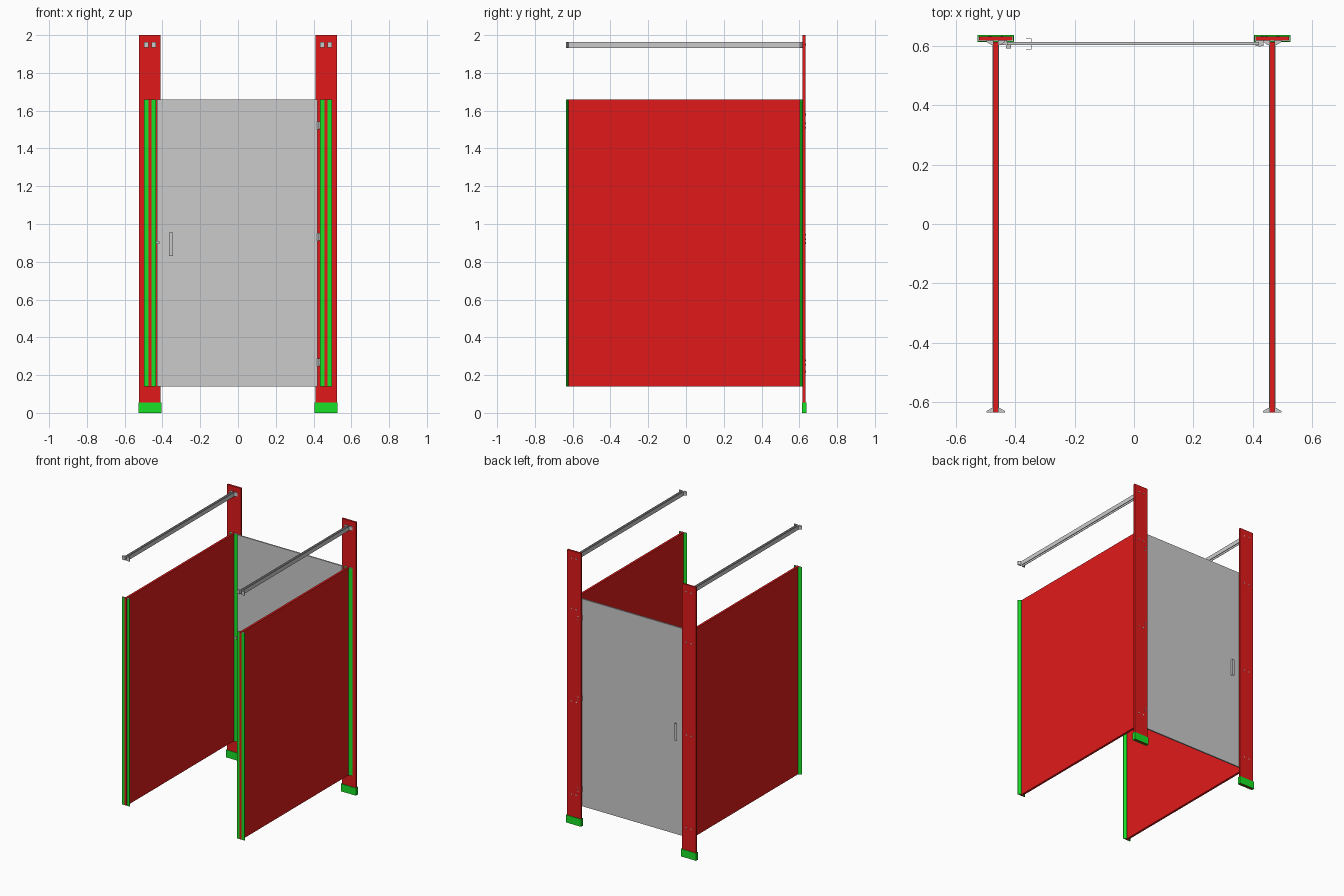
import bpy, bmesh, math
from mathutils import Matrix

if "Cube" in bpy.data.objects:
    bpy.data.objects.remove(bpy.data.objects["Cube"])


def material(name, rgb):
    m = bpy.data.materials.new(name)
    m.diffuse_color = (*rgb, 1)
    m.use_nodes = True
    m.node_tree.nodes["Principled BSDF"].inputs["Base Color"].default_value = m.diffuse_color
    return m


RED = material("red", (0.75, 0.01, 0.01))
GREEN = material("green", (0.01, 0.75, 0.02))


def finish(name, bm, mat=None):
    bmesh.ops.recalc_face_normals(bm, faces=bm.faces)
    mesh = bpy.data.meshes.new(name)
    bm.to_mesh(mesh)
    bm.free()
    ob = bpy.data.objects.new(name, mesh)
    bpy.context.collection.objects.link(ob)
    if mat:
        mesh.materials.append(mat)
    return ob


def boxes(name, items, mat=None):
    """One object from (x0, x1, y0, y1, z0, z1) boxes."""
    bm = bmesh.new()
    for x0, x1, y0, y1, z0, z1 in items:
        m = Matrix.Translation(((x0 + x1) / 2, (y0 + y1) / 2, (z0 + z1) / 2))
        m = m @ Matrix.Diagonal((x1 - x0, y1 - y0, z1 - z0, 1))
        bmesh.ops.create_cube(bm, size=1, matrix=m)
    return finish(name, bm, mat)


def bracket(name, cx, y, inward, z0, z1, mat=None):
    """Pair of tapered flanges either side of a panel; y is the outer face."""
    profile = [(0.009, 0), (0.031, 0), (0.031, 0.004), (0.015, 0.014), (0.009, 0.014)]
    bm = bmesh.new()
    for s in (-1, 1):
        f = bm.faces.new([bm.verts.new((cx + s * u, y + inward * v, z0)) for u, v in profile])
        ext = bmesh.ops.extrude_face_region(bm, geom=[f])
        vs = [e for e in ext["geom"] if isinstance(e, bmesh.types.BMVert)]
        bmesh.ops.translate(bm, verts=vs, vec=(0, 0, z1 - z0))
    return finish(name, bm, mat)


def cylinders(name, points, radius, depth, axis="Y"):
    bm = bmesh.new()
    rot = Matrix.Rotation(math.pi / 2, 4, "X") if axis == "Y" else Matrix()
    for p in points:
        bmesh.ops.create_cone(bm, cap_ends=True, segments=12, radius1=radius, radius2=radius,
                              depth=depth, matrix=Matrix.Translation(p) @ rot)
    return finish(name, bm)


Z0, Z1 = 0.14, 1.66
FRONT, POST = -0.635, 0.618

for side, s in (("left", -1), ("right", 1)):
    c = s * 0.466
    # post and the hollow shoe around its foot
    boxes(f"{side}_pilaster", [(c - 0.057, c + 0.057, POST, 0.632, 0.003, 2.0)], RED)
    boxes(f"{side}_shoe", [
        (c - 0.061, c + 0.061, 0.613, 0.617, 0, 0.055),
        (c - 0.061, c + 0.061, 0.633, 0.637, 0, 0.055),
        (c - 0.061, c - 0.058, 0.617, 0.633, 0, 0.055),
        (c + 0.058, c + 0.061, 0.617, 0.633, 0, 0.055)], GREEN)
    # side panel with full-height brackets and grey end caps
    boxes(f"{side}_panel", [(c - 0.008, c + 0.008, FRONT, 0.614, Z0, Z1)], RED)
    # overhead rail: two thin side walls
    boxes(f"{side}_head_rail", [(c + k * 0.009 - 0.0015, c + k * 0.009 + 0.0015,
                                 FRONT, POST, 1.933, 1.964) for k in (-1, 1)])
    for end, y, d in (("front", FRONT, 1), ("rear", POST, -1)):
        bracket(f"{side}_{end}_panel_bracket", c, y, d, Z0, Z1 - 0.002, GREEN)
        bracket(f"{side}_{end}_bracket_cap", c, y, d, Z1 - 0.002, Z1)
        bracket(f"{side}_{end}_rail_bracket", c, y, d, 1.935, 1.963)
    # bolt heads on the outer face of the post
    cylinders(f"{side}_bolts", [(c + k * 0.02, 0.632, z) for k in (-1, 1)
                                for z in (0.22, 0.90, 1.58, 1.95)], 0.005, 0.004)

# door
boxes("door", [(-0.428, 0.422, 0.603, 0.613, Z0, Z1)])

# hinges: leaf plates with a knuckle
HINGES = (0.267, 0.932, 1.522)
boxes("hinge_plates", [(0.41, 0.436, 0.601, POST, z - 0.02, z + 0.02) for z in HINGES])
knuckles = cylinders("hinge_knuckles", [(0.424, 0.604, z) for z in HINGES], 0.006, 0.042, "Z")
cylinders("hinge_bolts", [(0.433, 0.632, z + k) for z in HINGES for k in (-0.012, 0.012)],
          0.004, 0.004)

# pulls on both faces of the door: plate and web
pulls = []
for y0, y1, p0, p1 in ((0.588, 0.603, 0.588, 0.590), (0.613, 0.626, 0.624, 0.626)):
    pulls += [(-0.365, -0.347, p0, p1, 0.83, 0.955), (-0.347, -0.345, y0, y1, 0.83, 0.955)]
boxes("door_pulls", pulls)

# slide latch and keeper
boxes("latch", [(-0.432, -0.415, 0.592, 0.603, 0.897, 0.907),
                (-0.450, -0.428, 0.603, POST, 0.895, 0.909)])
